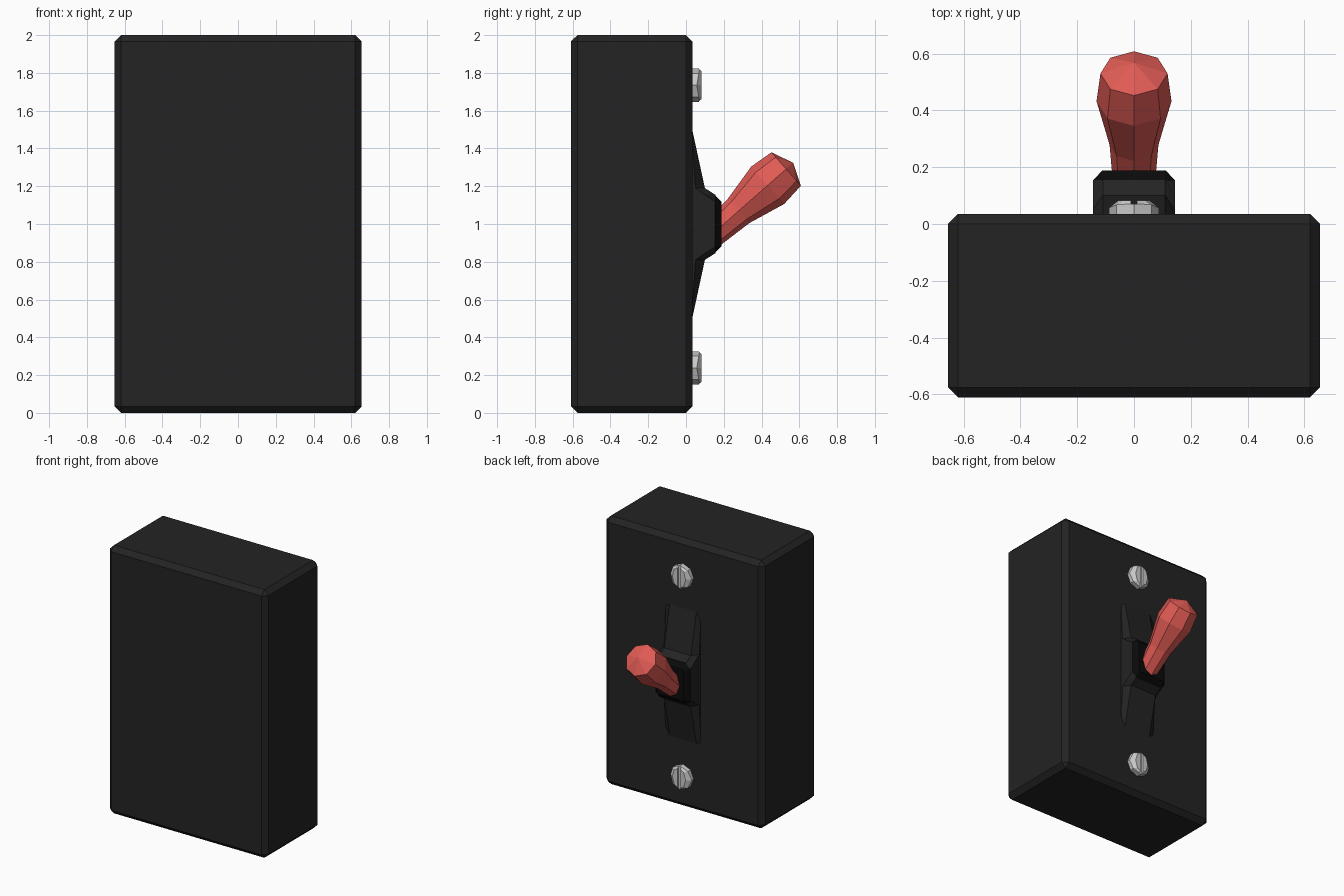
import bpy, bmesh
from math import sin, cos, pi
from mathutils import Vector

if "Cube" in bpy.data.objects:
    bpy.data.objects.remove(bpy.data.objects["Cube"])


def material(name, rgb):
    m = bpy.data.materials.new(name)
    m.diffuse_color = (*rgb, 1)
    m.use_nodes = True
    m.node_tree.nodes["Principled BSDF"].inputs["Base Color"].default_value = m.diffuse_color
    return m


BLACK = material("black_plastic", (0.017, 0.017, 0.017))
DARK = material("dark_cap", (0.003, 0.003, 0.003))
RED = material("red_plastic", (0.75, 0.105, 0.09))


def loft(name, rings, mat=None, tip=None):
    """Skin equal-length rings of points; close the ends flat or to a tip."""
    bm = bmesh.new()
    vs = [[bm.verts.new(p) for p in r] for r in rings]
    n = len(vs[0])
    for a, b in zip(vs, vs[1:]):
        for i in range(n):
            j = (i + 1) % n
            bm.faces.new((a[i], a[j], b[j], b[i]))
    bm.faces.new(vs[0])
    if tip is None:
        bm.faces.new(vs[-1])
    else:
        t = bm.verts.new(tip)
        for i in range(n):
            bm.faces.new((vs[-1][i], vs[-1][(i + 1) % n], t))
    bmesh.ops.remove_doubles(bm, verts=bm.verts, dist=1e-5)
    bmesh.ops.recalc_face_normals(bm, faces=bm.faces)
    me = bpy.data.meshes.new(name)
    bm.to_mesh(me)
    bm.free()
    ob = bpy.data.objects.new(name, me)
    bpy.context.collection.objects.link(ob)
    if mat:
        me.materials.append(mat)
    return ob


def box(name, centre, size, mat=None):
    cx, cy, cz = centre
    x, y, z = (s / 2 for s in size)
    return loft(name, [[(cx + a * x, cy + b * y, cz + k * z)
                        for a, b in ((-1, -1), (1, -1), (1, 1), (-1, 1))]
                       for k in (-1, 1)], mat)


# switch housing with a single chamfer
housing = box("housing", (0, -0.2875, 1), (1.31, 0.645, 2), BLACK)
bev = housing.modifiers.new("chamfer", 'BEVEL')
bev.width = 0.035
bev.segments = 1

# sloped guard: half-length, side height, ridge height
half = [(0.49, 0.031, 0.035), (0.19, 0.05, 0.10), (0.155, 0.10, 0.155), (0.12, 0.154, 0.156)]
sections = [(-d, s, t) for d, s, t in half] + [(d, s, t) for d, s, t in reversed(half)]
loft("guard", [[(-0.145, 0.02, 1 + d), (-0.145, s, 1 + d), (-0.11, t, 1 + d),
                (0.11, t, 1 + d), (0.145, s, 1 + d), (0.145, 0.02, 1 + d)]
               for d, s, t in sections], BLACK)


# dark cap around the lever
def cap_ring(y, x1, z1, x2, z2):
    q = [(x1, z1), (x2, z2), (-x2, z2), (-x1, z1),
         (-x1, -z1), (-x2, -z2), (x2, -z2), (x1, -z1)]
    return [(x, y, 1 + z) for x, z in q]


loft("lever_cap", [cap_ring(0.153, 0.145, 0.12, 0.11, 0.152),
                   cap_ring(0.188, 0.112, 0.11, 0.105, 0.118)], DARK)

# tilted eight-sided lever: distance along the axis, radius
axis = Vector((0, 0.75, 0.66)).normalized()
side = Vector((1, 0, 0))
up = side.cross(axis)
widest = Vector((0, 0.4325, 1.205))
rings = [[widest + axis * d + (side * cos(i * pi / 4) + up * sin(i * pi / 4)) * r
          for i in range(8)]
         for d, r in ((-0.40, 0.073), (-0.205, 0.086), (0, 0.132), (0.13, 0.118))]
loft("lever", rings, RED, tip=widest + axis * 0.18)


# slotted screw heads, lower at the sides than at the slot ends
def screw_ring(z, r, y_side, y_end, sx=1.0):
    return [(r * sx * cos(i * pi / 4), y_side + (y_end - y_side) * abs(sin(i * pi / 4)),
             z + r * sin(i * pi / 4)) for i in range(8)]


for label, z in (("upper", 1.735), ("lower", 0.238)):
    screw = loft(label + "_screw", [screw_ring(z, 0.088, 0.02, 0.02),
                                    screw_ring(z, 0.088, 0.057, 0.072),
                                    screw_ring(z, 0.078, 0.083, 0.083, 0.7)])
    cutter = box(label + "_slot_cutter", (0, 0.085, z), (0.022, 0.03, 0.3))
    cutter.hide_render = True
    cutter.hide_set(True)
    cut = screw.modifiers.new("slot", 'BOOLEAN')
    cut.operation = 'DIFFERENCE'
    cut.solver = 'EXACT'
    cut.object = cutter
